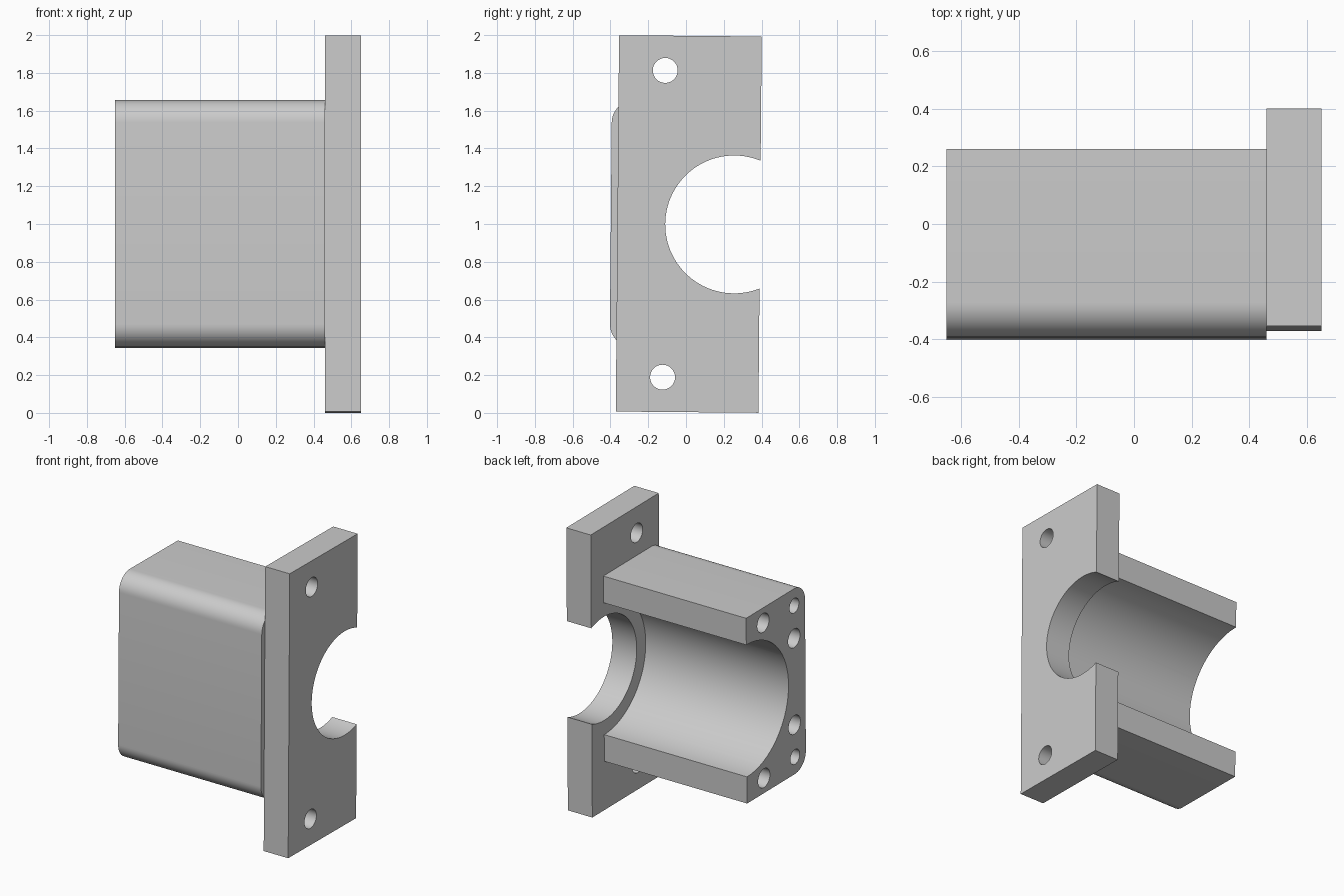
import bpy, bmesh, math
from mathutils import Matrix, Vector

cube = bpy.data.objects.get("Cube")
if cube:
    bpy.data.objects.remove(cube, do_unlink=True)

grey = bpy.data.materials.new("plain grey")
grey.use_nodes = True
colour = (0.6, 0.6, 0.6, 1)
grey.diffuse_color = colour
grey.node_tree.nodes["Principled BSDF"].inputs["Base Color"].default_value = colour

MID_Z = 1.0
TILT = Matrix.Rotation(math.radians(-0.5), 4, 'X')   # the part leans back very slightly
JOIN_X, AXIS_Y = 0.46, 0.255


def to_object(name, bm):
    mesh = bpy.data.meshes.new(name)
    bmesh.ops.recalc_face_normals(bm, faces=bm.faces)
    bm.to_mesh(mesh)
    bm.free()
    mesh.materials.append(grey)
    obj = bpy.data.objects.new(name, mesh)
    bpy.context.collection.objects.link(obj)
    return obj


def block(name, x, y, half_z, fillet=0):
    """Box centred on z = 0, with optional rounded front edges along x."""
    bm = bmesh.new()
    size = (x[1] - x[0], y[1] - y[0], 2 * half_z)
    centre = Vector((sum(x) / 2, sum(y) / 2, 0))
    bmesh.ops.create_cube(bm, size=1, matrix=Matrix.Translation(centre) @ Matrix.Diagonal((*size, 1)))
    if fillet:
        edges = [e for e in bm.edges if all(v.co.y < centre.y for v in e.verts)
                 and abs(e.verts[0].co.x - e.verts[1].co.x) > 0.1]
        bmesh.ops.bevel(bm, geom=edges, offset=fillet, segments=12, profile=0.5, affect='EDGES')
    return to_object(name, bm)


def drill(obj, holes):
    """Cut x-aligned round holes given as (y, z, radius, x start, x end)."""
    bm = bmesh.new()
    for y, z, radius, x0, x1 in holes:
        place = Matrix.Translation(((x0 + x1) / 2, y, z)) @ Matrix.Rotation(math.pi / 2, 4, 'Y')
        bmesh.ops.create_cone(bm, cap_ends=True, segments=96 if radius > 0.2 else 32,
                              radius1=radius, radius2=radius, depth=x1 - x0, matrix=place)
    cutter = to_object("hole_cutter", bm)
    cutter.hide_render = True
    mod = obj.modifiers.new("holes", 'BOOLEAN')
    mod.operation, mod.solver, mod.object = 'DIFFERENCE', 'EXACT', cutter
    bpy.ops.object.select_all(action='DESELECT')
    bpy.context.view_layer.objects.active = obj
    obj.select_set(True)
    bpy.ops.object.modifier_apply(modifier=mod.name)
    bpy.data.objects.remove(cutter, do_unlink=True)
    bpy.ops.object.shade_smooth_by_angle(angle=math.radians(30))
    obj.data.transform(Matrix.Translation((0, 0, MID_Z)) @ TILT)


# Mounting flange with the shaft opening and two bolt holes
flange = block("mounting_flange", (JOIN_X, 0.65), (-0.363, 0.392), 0.996)
drill(flange, [(AXIS_Y, 0, 0.365, 0.3, 0.8)]
      + [(-0.117, s * 0.812, 0.066, 0.3, 0.8) for s in (1, -1)])

# Half housing with the larger bore and blind holes in its end face
housing = block("half_housing", (-0.65, JOIN_X), (-0.398, AXIS_Y), 0.653, fillet=0.12)
end_holes = [(0.067, 0.547, 0.066), (-0.278, 0.533, 0.052), (-0.274, 0.305, 0.066)]
drill(housing, [(AXIS_Y, 0, 0.465, -0.8, 0.6)]
      + [(y, s * z, r, -0.8, -0.2) for y, z, r in end_holes for s in (1, -1)])
